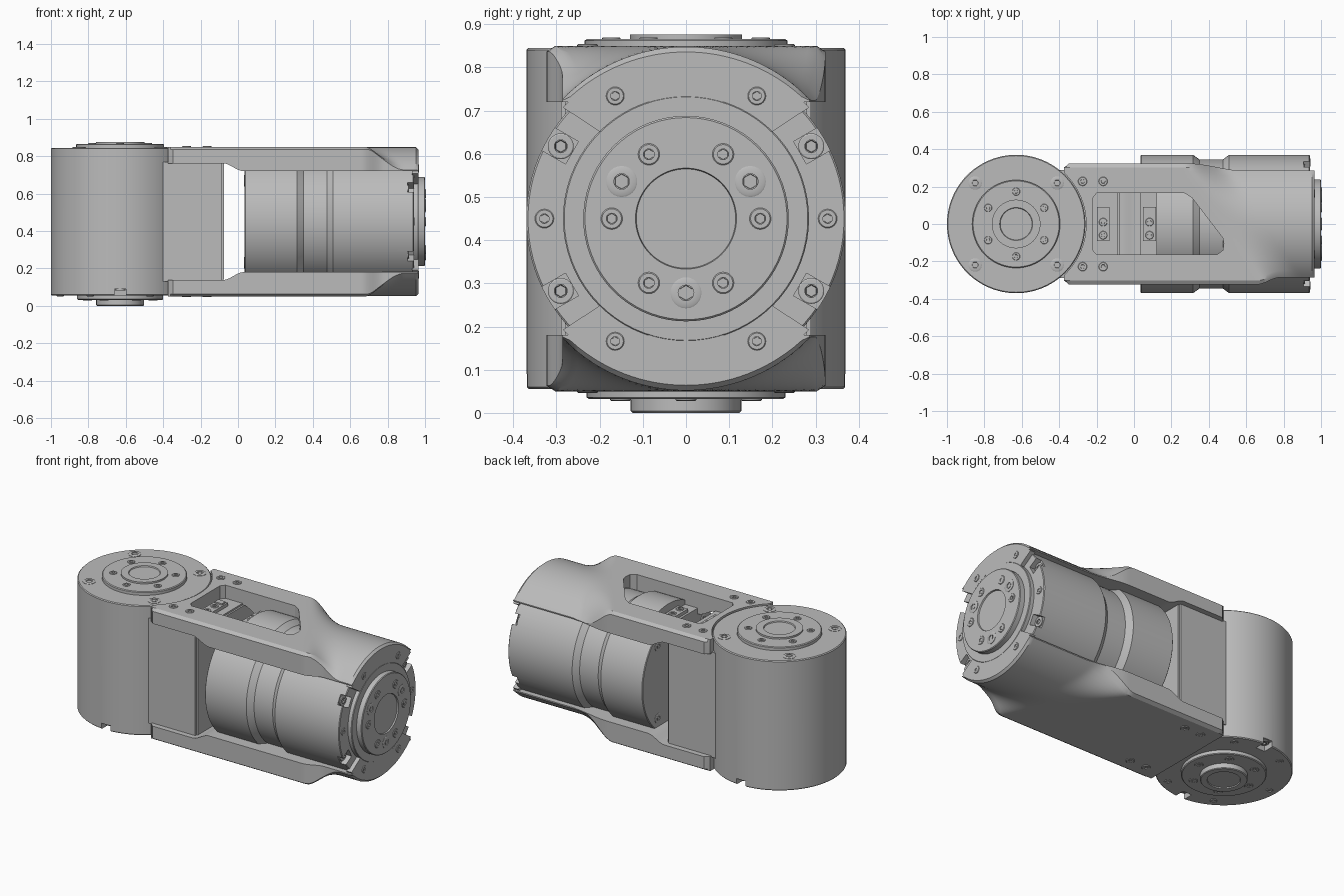
import bpy, bmesh, math
from mathutils import Matrix, Vector

if "Cube" in bpy.data.objects:
    bpy.data.objects.remove(bpy.data.objects["Cube"], do_unlink=True)

grey = bpy.data.materials.new("machined_grey")
grey.use_nodes = True
grey.diffuse_color = (0.5, 0.5, 0.5, 1)
grey.node_tree.nodes["Principled BSDF"].inputs["Base Color"].default_value = (0.5, 0.5, 0.5, 1)

# Joint frames: local z points out of each face
AXIS_Z = 0.45
UP = Matrix.Translation((-0.63, 0, 0))
DOWN = UP @ Matrix.Rotation(math.pi, 4, 'X')
RIGHT = Matrix.Translation((0, 0, AXIS_Z)) @ Matrix.Rotation(math.pi / 2, 4, 'Y')
LEFT = Matrix.Translation((0, 0, AXIS_Z)) @ Matrix.Rotation(-math.pi / 2, 4, 'Y')
FLIP = Matrix.Translation((0, 0, 2 * AXIS_Z)) @ Matrix.Scale(-1, 4, (0, 0, 1))
parts = []


def finish(name, bm, frame=Matrix()):
    bm.transform(frame)
    bmesh.ops.recalc_face_normals(bm, faces=bm.faces)
    mesh = bpy.data.meshes.new(name)
    bm.to_mesh(mesh)
    bm.free()
    mesh.materials.append(grey)
    ob = bpy.data.objects.new(name, mesh)
    bpy.context.collection.objects.link(ob)
    parts.append(ob)
    return ob


def lathe(name, profile, frame, steps=72):
    """Revolve (radius, height) points about the frame's z axis."""
    bm = bmesh.new()
    vs = [bm.verts.new((r, 0, h)) for r, h in profile]
    edges = [bm.edges.new(p) for p in zip(vs, vs[1:])]
    bmesh.ops.spin(bm, geom=vs + edges, cent=(0, 0, 0), axis=(0, 0, 1),
                   angle=2 * math.pi, steps=steps, use_merge=True)
    bmesh.ops.remove_doubles(bm, verts=bm.verts, dist=1e-5)
    return finish(name, bm, frame)


def prism(name, outline, low, high, frame=Matrix()):
    bm = bmesh.new()
    face = bm.faces.new([bm.verts.new((x, y, low)) for x, y in outline])
    top = bmesh.ops.extrude_face_region(bm, geom=[face])["geom"]
    bmesh.ops.translate(bm, vec=(0, 0, high - low),
                        verts=[v for v in top if isinstance(v, bmesh.types.BMVert)])
    return finish(name, bm, frame)


def box(name, lo, hi, frame=Matrix()):
    return prism(name, [(lo[0], lo[1]), (hi[0], lo[1]), (hi[0], hi[1]), (lo[0], hi[1])],
                 lo[2], hi[2], frame)


def cut(ob, cutters):
    for c in cutters:
        m = ob.modifiers.new("cut", 'BOOLEAN')
        m.operation, m.solver, m.object = 'DIFFERENCE', 'EXACT', c
    bpy.context.view_layer.update()
    ob.data = bpy.data.meshes.new_from_object(ob.evaluated_get(bpy.context.evaluated_depsgraph_get()))
    ob.modifiers.clear()
    for c in cutters:
        parts.remove(c)
        bpy.data.objects.remove(c, do_unlink=True)


def polar(radius, degrees, h):
    a = math.radians(degrees)
    return Matrix.Translation((radius * math.cos(a), radius * math.sin(a), h))


def bolt(name, frame, size=0.032):
    """Cap screw with a shadow groove and a hex socket."""
    s = size
    lathe(name, [(s, -0.004), (s, 0.002), (s * 0.9, 0.004), (s * 0.5, 0.004)], frame, 24)
    lathe(name + "_socket", [(s * 0.5, 0.004), (s * 0.44, -0.004), (0, -0.004)], frame, 6)


def ring_of(name, frame, radius, angles, h, size):
    for a in angles:
        bolt(name, frame @ polar(radius, a, h), size)


def notches(frame, offset, h):
    return [box("notch_cutter", (0.305, -0.03, h - 0.035), (0.42, 0.03, h + 0.05),
                frame @ Matrix.Rotation(math.radians(offset + 60 * k), 4, 'Z')) for k in range(6)]


sixths = [60 * k for k in range(6)]
between = [30 + a for a in sixths]
quarters = [45, 135, 225, 315]

# Upright joint housing with its end discs
upright = lathe("upright_housing", [(0, 0.055), (0.365, 0.055), (0.37, 0.06), (0.37, 0.84),
                                    (0.365, 0.845), (0, 0.845)], UP, 96)
cut(upright, notches(DOWN, 30, -0.055))
lathe("upright_top_disc", [(0.235, 0.84), (0.235, 0.862), (0.23, 0.866), (0.13, 0.866),
                           (0.13, 0.876), (0.088, 0.876), (0.085, 0.87), (0, 0.87)], UP)
lathe("upright_bottom_disc", [(0.23, -0.06), (0.23, -0.036), (0.225, -0.032), (0.128, -0.032),
                              (0.128, -0.004), (0.124, 0), (0.09, 0), (0.088, -0.006), (0, -0.006)], DOWN)
ring_of("upright_top_bolt", UP, 0.31, quarters, 0.845, 0.036)
ring_of("upright_top_screw", UP, 0.173, between, 0.866, 0.021)
ring_of("upright_bottom_bolt", DOWN, 0.335, between, -0.085, 0.028)
ring_of("upright_bottom_pin", DOWN, 0.32, sixths, -0.055, 0.02)
ring_of("upright_bottom_screw", DOWN, 0.175, sixths, -0.032, 0.024)

# Lying joint housing with a waist groove
lying = lathe("lying_housing", [(0, 0.035), (0.366, 0.035), (0.37, 0.039), (0.37, 0.315), (0.345, 0.35),
                                (0.345, 0.475), (0.37, 0.508), (0.37, 0.936), (0.366, 0.94), (0, 0.94)],
              RIGHT, 96)
pockets = [box("pocket_cutter", (0.0, -0.165, 0.755), (0.12, 0.165, 0.9), f) for f in (Matrix(), FLIP)]
cut(lying, notches(RIGHT, 0, 0.94) + pockets)
lathe("lying_collar", [(0.285, 0.93), (0.285, 0.962), (0.282, 0.966), (0.238, 0.966)], RIGHT)
lathe("output_flange", [(0.238, 0.93), (0.238, 0.996), (0.234, 1.0), (0.117, 1.0),
                        (0.115, 0.992), (0, 0.992)], RIGHT)
ring_of("flange_screw", RIGHT, 0.172, between, 1.0, 0.025)
ring_of("flange_bolt", RIGHT, 0.172, (0, 120, 240), 1.0, 0.036)
ring_of("lying_bolt", RIGHT, 0.335, (60, 120, 240, 300), 0.91, 0.03)
ring_of("lying_side_pin", RIGHT, 0.328, (90, 270), 0.94, 0.022)
ring_of("lying_bracket_pin", RIGHT, 0.328, (30, 150, 210, 330), 0.965, 0.021)
ring_of("lying_back_bolt", LEFT, 0.31, quarters, -0.035, 0.03)

# Block joining the upright housing to the brackets
box("joining_block", (-0.5, -0.29, 0.13), (-0.085, 0.29, 0.77))
box("joining_block_face", (-0.085, -0.28, 0.14), (-0.075, 0.28, 0.76))


def smooth(a, b, x):
    t = min(1, max(0, (x - a) / (b - a)))
    return t * t * (3 - 2 * t)


def bracket(name, frame):
    """Flat arm that blends along a slanted line into a round shell."""
    bm = bmesh.new()
    bmesh.ops.create_grid(bm, x_segments=100, y_segments=32, size=1)

    def underside(x):
        return 0.762 - 0.042 * smooth(-0.08, 0.03, x)

    for v in bm.verts:
        x = 0.295 + 0.67 * v.co.x
        edge = abs(v.co.y) > 0.99
        narrow = smooth(0.3, 0.58, x) if v.co.y > 0 else smooth(0.66, 0.78, x)
        y = v.co.y * (0.323 - 0.037 * narrow)
        if edge:
            y -= math.copysign(0.025 * (1 - smooth(-0.375, -0.35, x)), y)
        arc = AXIS_Z + math.sqrt(0.398 ** 2 - y * y)
        blend = smooth(-0.06, 0.16, x - 0.54 + 0.656 * y)
        z = 0.85 + (arc - 0.85) * blend
        if edge:
            z -= 0.013 * (1 - blend)
        if x > 0.96:
            z -= 0.012
        v.co = (x, y, max(z, 0.724))
    ext = bmesh.ops.extrude_face_region(bm, geom=bm.faces[:])["geom"]
    for v in ext:
        if isinstance(v, bmesh.types.BMVert):
            v.co.z = underside(v.co.x)
    ob = finish(name, bm, frame)
    window = [(-0.2, 0.165), (0.27, 0.165), (0.31, 0.14), (0.475, -0.075), (0.48, -0.105),
              (0.475, -0.14), (0.445, -0.163), (-0.2, -0.163), (-0.22, -0.14), (-0.22, 0.14)]
    cut(ob, [prism("window_cutter", window, 0.6, 1, frame),
             lathe("round_cutter", [(0, 0.6), (0.374, 0.6), (0.374, 1), (0, 1)], frame @ UP, 96)])

    # End lip that wraps the collar
    def arc_points(r, half, n=24):
        return [(-r * math.cos(a), r * math.sin(a))
                for a in (half * (2 * i / n - 1) for i in range(n + 1))]
    lip = arc_points(0.384, math.asin(0.285 / 0.384)) + arc_points(0.284, math.asin(0.2 / 0.284))[::-1]
    prism(name + "_lip", lip, 0.93, 0.965, frame @ RIGHT)
    # Screws on the arm ends, and the two cable sockets
    for y in (-0.228, 0.228):
        for x in (-0.275, -0.165):
            bolt(name + "_screw", frame @ Matrix.Translation((x, y, 0.85)), 0.024)
    for x, base in ((-0.165, 0.77), (0.083, 0.755)):
        box("cable_socket", (x - 0.034, -0.09, base - 0.01), (x + 0.034, 0.09, base + 0.02), frame)
        for y in (-0.06, 0.01):
            bolt("cable_socket_screw", frame @ Matrix.Translation((x, y, base + 0.02)), 0.022)
        box("cable_plug", (x - 0.025, 0.045, base), (x + 0.025, 0.082, base + 0.028), frame)


bracket("top_bracket", Matrix())
bracket("bottom_bracket", FLIP)

# Smooth shading with crisp machined edges
bpy.ops.object.select_all(action='DESELECT')
for ob in parts:
    ob.select_set(True)
bpy.context.view_layer.objects.active = parts[0]
bpy.ops.object.shade_smooth_by_angle(angle=math.radians(30))
